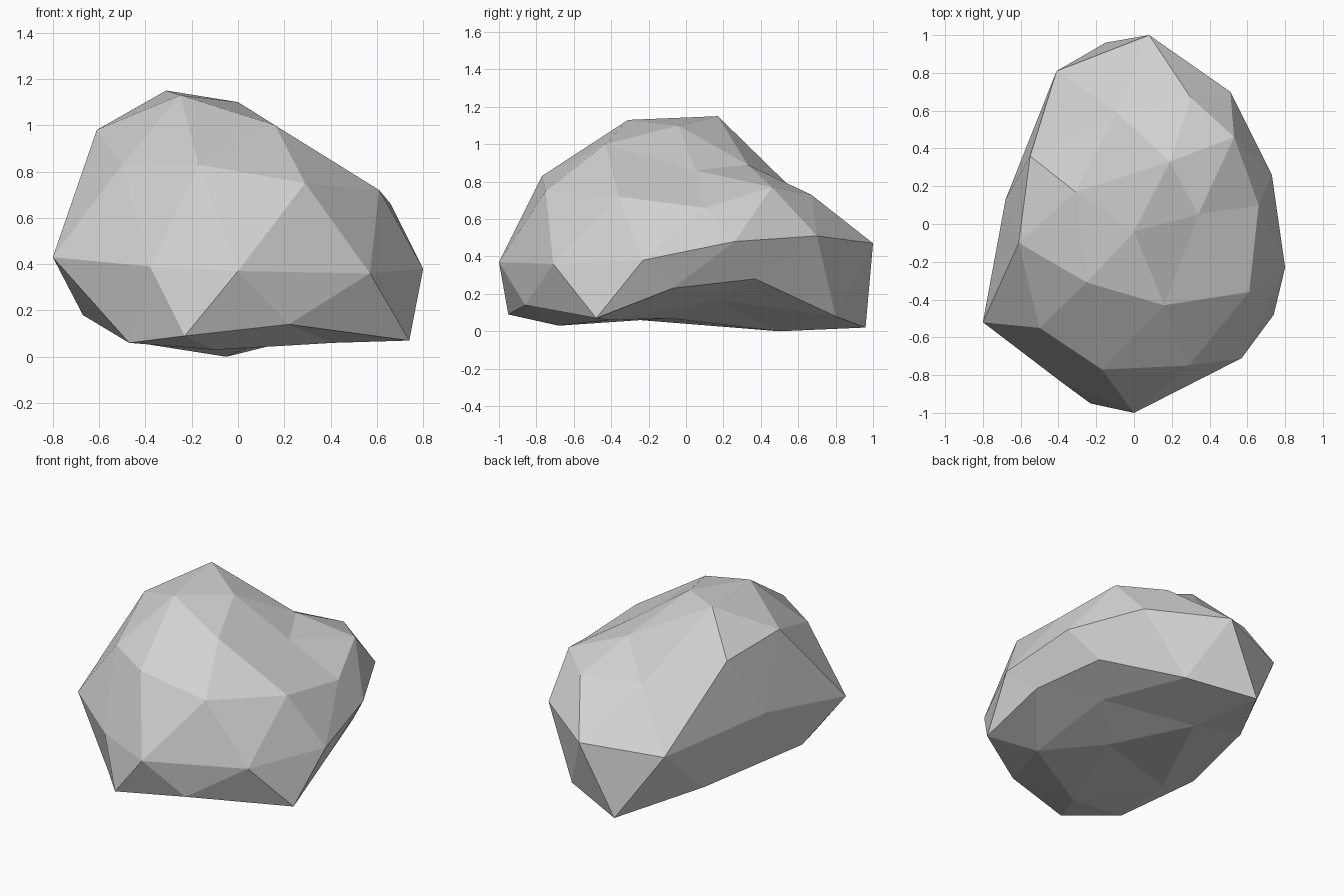
import bpy
import bmesh
from mathutils import Vector

default_cube = bpy.data.objects.get("Cube")
if default_cube:
    bpy.data.objects.remove(default_cube, do_unlink=True)

UNIT = 0.01  # the control points are in hundredths

# Corners of a weathered icosahedron, rings running counter-clockwise from the front
crown = (0, -4, 110)
upper = [(29, -75, 75), (66, 10, 66), (30, 67, 73), (-55, 36, 93), (-50, -55, 83)]
lower = [(74, -48, 7), (58, 37, 28), (-15, 96, 2), (-67, -25, 18), (-23, -95, 9)]
base = (12, -9, 7)

# Points between the corners, one for each edge
crown_mid = [(16, -43, 100), (34, 5, 86), (19, 33, 89), (-31, 17, 115), (-25, -31, 113)]
upper_mid = [(61, -36, 72), (53, 46, 77), (-9, 59, 74), (-61, -10, 98), (-17, -77, 83)]
right_mid = [(57, -71, 36), (73, 26, 48), (8, 100, 47), (-68, 13, 54), (-38, -84, 39)]
left_mid = [(0, -100, 37), (80, -23, 38), (51, 70, 51), (-41, 81, 43), (-80, -52, 43)]
lower_mid = [(70, -7, 23), (27, 80, 8), (-45, 45, 11), (-47, -68, 6), (22, -86, 14)]
base_mid = [(41, -41, 6), (38, 16, 17), (-5, 50, 0), (-43, -25, 6), (-10, -68, 3)]


def add_patch(bm, vertex, a, b, c, ab, bc, ca):
    """Split one large triangle into four facets."""
    for corners in ((a, ab, ca), (ab, b, bc), (ca, bc, c), (ab, bc, ca)):
        bm.faces.new([vertex(point) for point in corners])


def build_rock():
    bm = bmesh.new()
    made = {}

    def vertex(point):
        if point not in made:
            made[point] = bm.verts.new(Vector(point) * UNIT)
        return made[point]

    for i in range(5):
        j = (i + 1) % 5
        # Crown
        add_patch(bm, vertex, crown, upper[i], upper[j],
                  crown_mid[i], upper_mid[i], crown_mid[j])
        # Side band, pointing down and then up
        add_patch(bm, vertex, upper[i], lower[i], upper[j],
                  right_mid[i], left_mid[j], upper_mid[i])
        add_patch(bm, vertex, lower[i], lower[j], upper[j],
                  lower_mid[i], right_mid[j], left_mid[j])
        # Underside
        add_patch(bm, vertex, base, lower[j], lower[i],
                  base_mid[j], lower_mid[i], base_mid[i])

    bmesh.ops.recalc_face_normals(bm, faces=bm.faces)
    mesh = bpy.data.meshes.new("rock")
    bm.to_mesh(mesh)
    bm.free()
    rock = bpy.data.objects.new("rock", mesh)
    bpy.context.collection.objects.link(rock)
    return rock


def make_material(name, colour):
    material = bpy.data.materials.new(name)
    material.use_nodes = True
    material.diffuse_color = colour
    shader = material.node_tree.nodes["Principled BSDF"]
    shader.inputs["Base Color"].default_value = colour
    return material


# Flat-shaded boulder in a single stone colour
rock = build_rock()
rock.data.materials.append(make_material("stone grey", (0.64, 0.64, 0.64, 1)))
rock.data.shade_flat()
